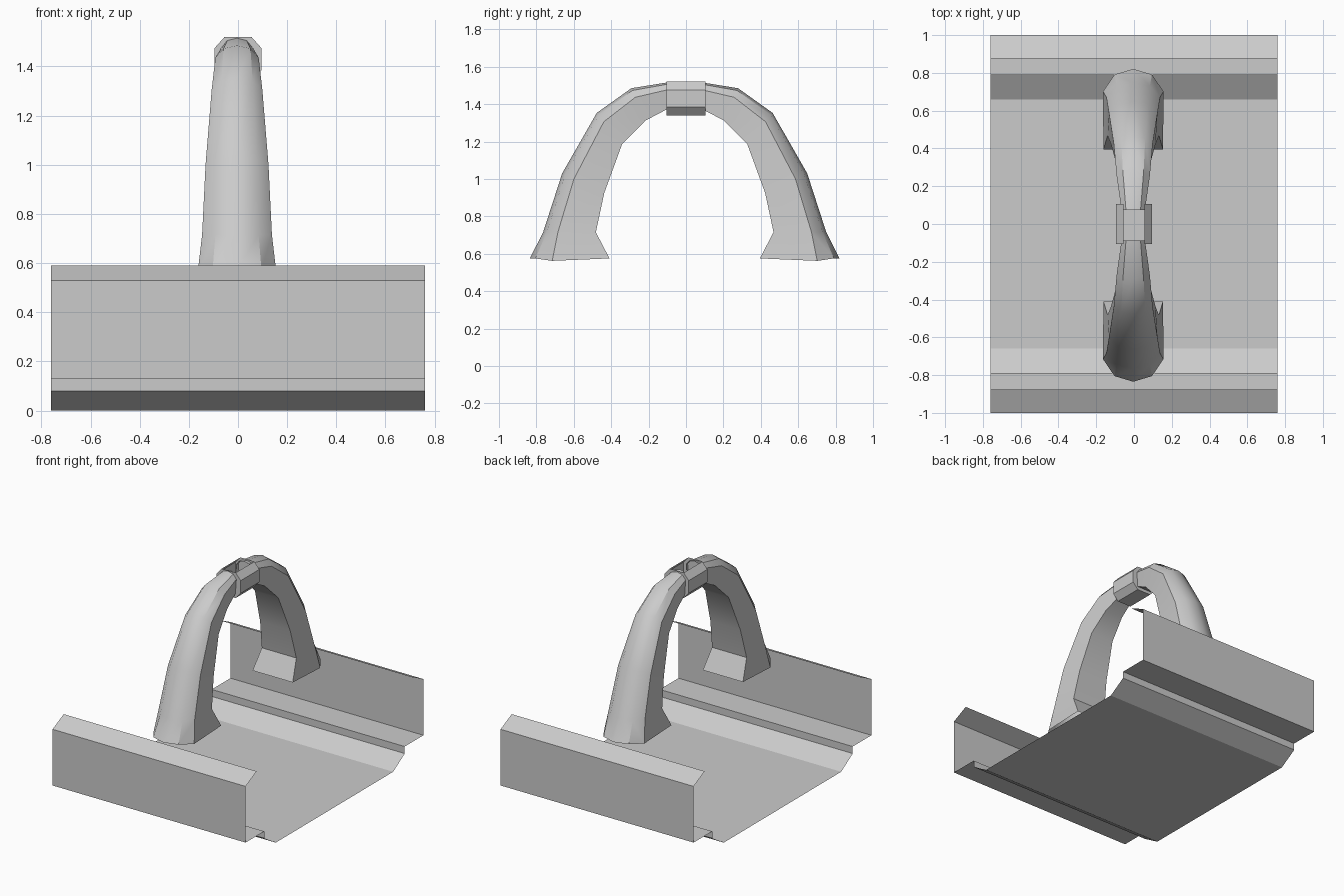
import bpy, bmesh, math

if "Cube" in bpy.data.objects:
    bpy.data.objects.remove(bpy.data.objects["Cube"])


def make_object(name, verts, faces, smooth=None):
    mesh = bpy.data.meshes.new(name)
    mesh.from_pydata(verts, [], faces)
    bm = bmesh.new()
    bm.from_mesh(mesh)
    bmesh.ops.recalc_face_normals(bm, faces=bm.faces)
    bm.to_mesh(mesh)
    bm.free()
    obj = bpy.data.objects.new(name, mesh)
    bpy.context.collection.objects.link(obj)
    if smooth:
        bpy.ops.object.select_all(action='DESELECT')
        obj.select_set(True)
        bpy.context.view_layer.objects.active = obj
        bpy.ops.object.shade_smooth_by_angle(angle=math.radians(smooth))
    return obj


def loft(name, rings, closed, smooth=None):
    n = len(rings[0])
    verts = [v for r in rings for v in r]
    faces = []
    for i in range(len(rings) - 1):
        for j in range(n if closed else n - 1):
            k = (j + 1) % n
            faces.append((i * n + j, i * n + k, (i + 1) * n + k, (i + 1) * n + j))
    return make_object(name, verts, faces, smooth)


# Tray: thin folded sheet running along x
half = [(-0.875, 0.59), (-1, 0.53), (-1, 0.13), (-0.79, 0.13), (-0.79, 0.08), (-0.66, 0)]
profile = half + [(-y, z) for y, z in reversed(half)]
loft("tray", [[(x, y, z) for y, z in profile] for x in (-0.76, 0.76)], False)

# Arch legs: outer point, inner point, side half width, inner half width
stations = [
    ((0.828, 0.575), (0.402, 0.575), 0.160, 0.158),
    ((0.757, 0.715), (0.475, 0.715), 0.142, 0.136),
    ((0.655, 1.030), (0.430, 0.925), 0.128, 0.118),
    ((0.470, 1.353), (0.335, 1.185), 0.103, 0.092),
    ((0.285, 1.485), (0.210, 1.312), 0.088, 0.072),
    ((0.080, 1.518), (0.080, 1.380), 0.062, 0.055),
]


def leg(name, side):
    rings = []
    for i, (o, p, w, wi) in enumerate(stations):
        section = [(0, -wi), (0.72, -w), (0.93, -0.62 * w), (1, 0),
                   (0.93, 0.62 * w), (0.72, w), (0, wi)]
        ring = []
        for t, x in section:
            y = p[0] + t * (o[0] - p[0])
            z = p[1] + t * (o[1] - p[1])
            if i == 0 and t == 0.72:
                z -= 0.013
            ring.append((x - 0.004, side * y - 0.007, z))
        rings.append(ring)
    loft(name, rings, True, 35)


leg("front_leg", -1)
leg("back_leg", 1)

# Clip joining the legs: eight sided block, open along the top
octagon = [(0.055, 1.52), (0.095, 1.475), (0.095, 1.385), (0.055, 1.34),
           (-0.055, 1.34), (-0.095, 1.385), (-0.095, 1.475), (-0.055, 1.52)]
verts = [(x, y, z) for y in (-0.105, 0.105) for x, z in octagon]
faces = [(j, j + 1, j + 9, j + 8) for j in range(7)]
faces += [tuple(range(8)), tuple(range(8, 16))]
make_object("arch_clip", verts, faces)
